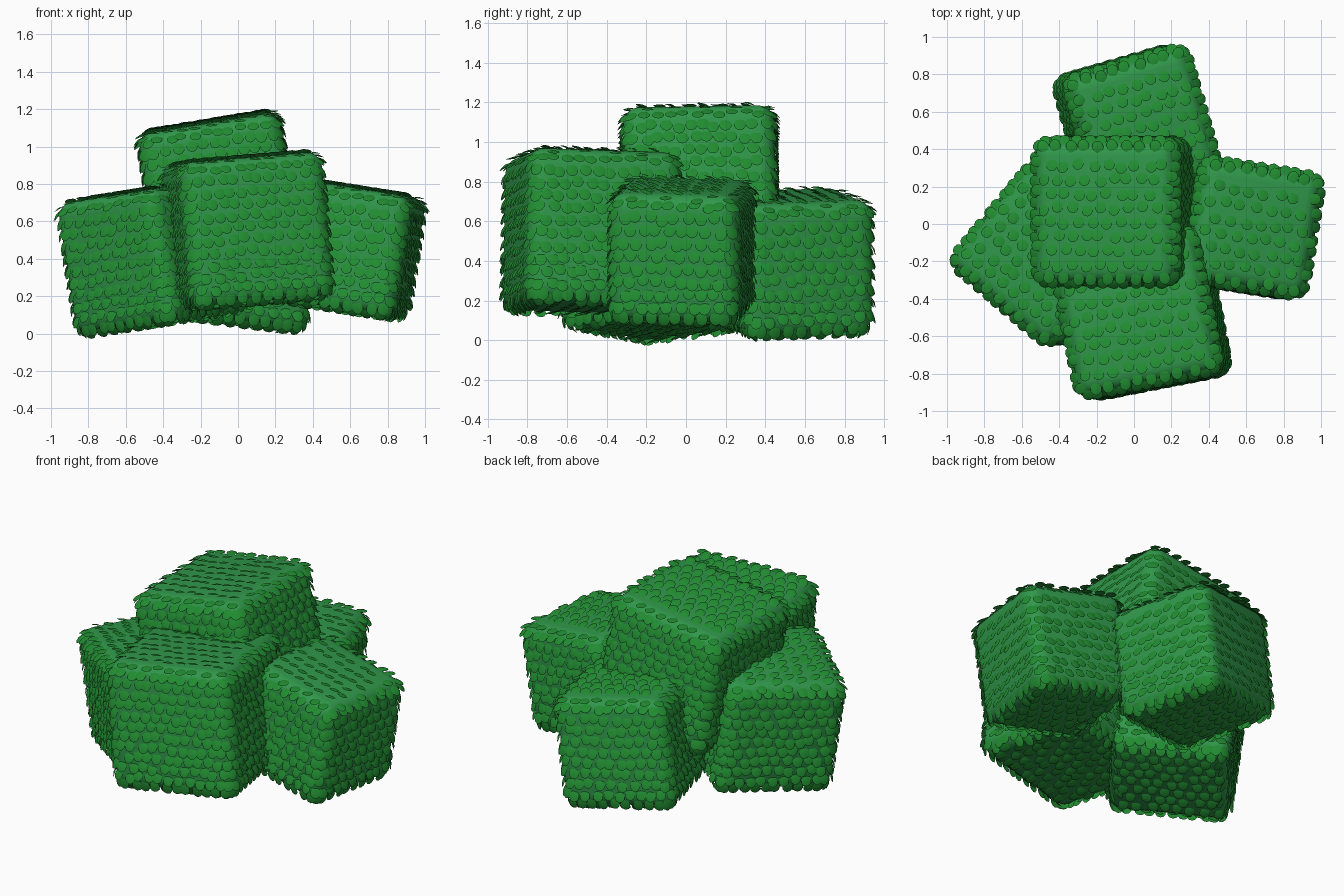
import bpy, bmesh, math, random
from mathutils import Vector, Matrix

if "Cube" in bpy.data.objects:
    bpy.data.objects.remove(bpy.data.objects["Cube"])

random.seed(4)
ROUND = 0.08


def material(name, color):
    m = bpy.data.materials.new(name)
    m.diffuse_color = color
    m.use_nodes = True
    m.node_tree.nodes["Principled BSDF"].inputs["Base Color"].default_value = m.diffuse_color
    return m


BODY = material("bush_green", (0.03, 0.31, 0.07, 1))
LEAF = material("leaf_green", (0.015, 0.26, 0.03, 1))


def finish(bm, name, mat, matrix):
    mesh = bpy.data.meshes.new(name)
    bm.to_mesh(mesh)
    bm.free()
    mesh.materials.append(mat)
    mesh.shade_smooth()
    obj = bpy.data.objects.new(name, mesh)
    obj.matrix_world = matrix
    bpy.context.collection.objects.link(obj)
    return obj


def add_leaf(bm, pos, normal, tip, lift):
    # small domed oval leaf: root buried in the body, tip lifted off it
    length, half_width = 0.068, 0.031
    side = normal.cross(tip).normalized()
    along = (tip * math.cos(lift) + normal * math.sin(lift)).normalized()
    up = side.cross(along)
    if up.dot(normal) < 0:
        up = -up
    centre = pos + along * 0.018 + normal * 0.002
    rim = []
    for i in range(10):
        a = 2 * math.pi * i / 10
        rim.append(bm.verts.new(centre + along * math.cos(a) * length / 2
                                + side * math.sin(a) * half_width))
    mid = bm.verts.new(centre + up * 0.008)
    for i in range(10):
        bm.faces.new((rim[i], rim[(i + 1) % 10], mid))


def add_block(name, centre, half, pitch, roll, yaw):
    matrix = (Matrix.Translation(centre)
              @ Matrix.Rotation(math.radians(roll), 4, 'Y')
              @ Matrix.Rotation(math.radians(pitch), 4, 'X')
              @ Matrix.Rotation(math.radians(yaw), 4, 'Z'))
    # rounded foliage block
    bm = bmesh.new()
    bmesh.ops.create_cube(bm, size=2 * half)
    bmesh.ops.bevel(bm, geom=bm.edges[:], offset=ROUND, segments=5,
                    profile=0.5, affect='EDGES')
    finish(bm, name + "_body", BODY, matrix)

    # staggered leaves over all six faces
    bm = bmesh.new()
    down = matrix.to_3x3().inverted() @ Vector((0, 0, -1))
    inner = half - ROUND
    for axis in range(3):
        for sign in (-1, 1):
            spacing = 0.078 if axis == 2 else 0.066
            n = round(2 * half / spacing)
            for row in range(n):
                for col in range(n):
                    u = ((col + 0.25 + 0.5 * (row % 2)) / n * 2 - 1) * half
                    v = ((row + 0.5) / n * 2 - 1) * half
                    u += random.uniform(-0.012, 0.012)
                    v += random.uniform(-0.012, 0.012)
                    p = Vector((0, 0, 0))
                    p[axis] = sign * half
                    if axis == 2:
                        p[0], p[1] = u, v
                    else:
                        p[1 - axis], p[2] = u, v
                    # project the point onto the rounded box
                    core = Vector([max(-inner, min(inner, c)) for c in p])
                    normal = (p - core).normalized()
                    pos = core + normal * ROUND
                    flat = axis == 2 and abs(normal.z) > 0.95
                    aim = Vector((random.uniform(-.3, .3), -1, 0)) if flat else down
                    tip = (aim - normal * aim.dot(normal)).normalized()
                    add_leaf(bm, pos, normal, tip, math.radians(18 if flat else 22))
    finish(bm, name + "_leaves", LEAF, matrix)


# name, centre, half size, pitch, roll, yaw (degrees)
add_block("top_block", (-0.10, 0.07, 0.755), 0.38, 1, -9.5, 0)
add_block("front_block", (0.04, -0.48, 0.55), 0.385, -1, -5, 11)
add_block("right_block", (0.60, -0.02, 0.455), 0.325, 0, 9, -9)
add_block("left_block", (-0.45, -0.16, 0.415), 0.355, 0, -9, -40)
add_block("back_block", (0.01, 0.54, 0.395), 0.335, 0, 7, 16)
